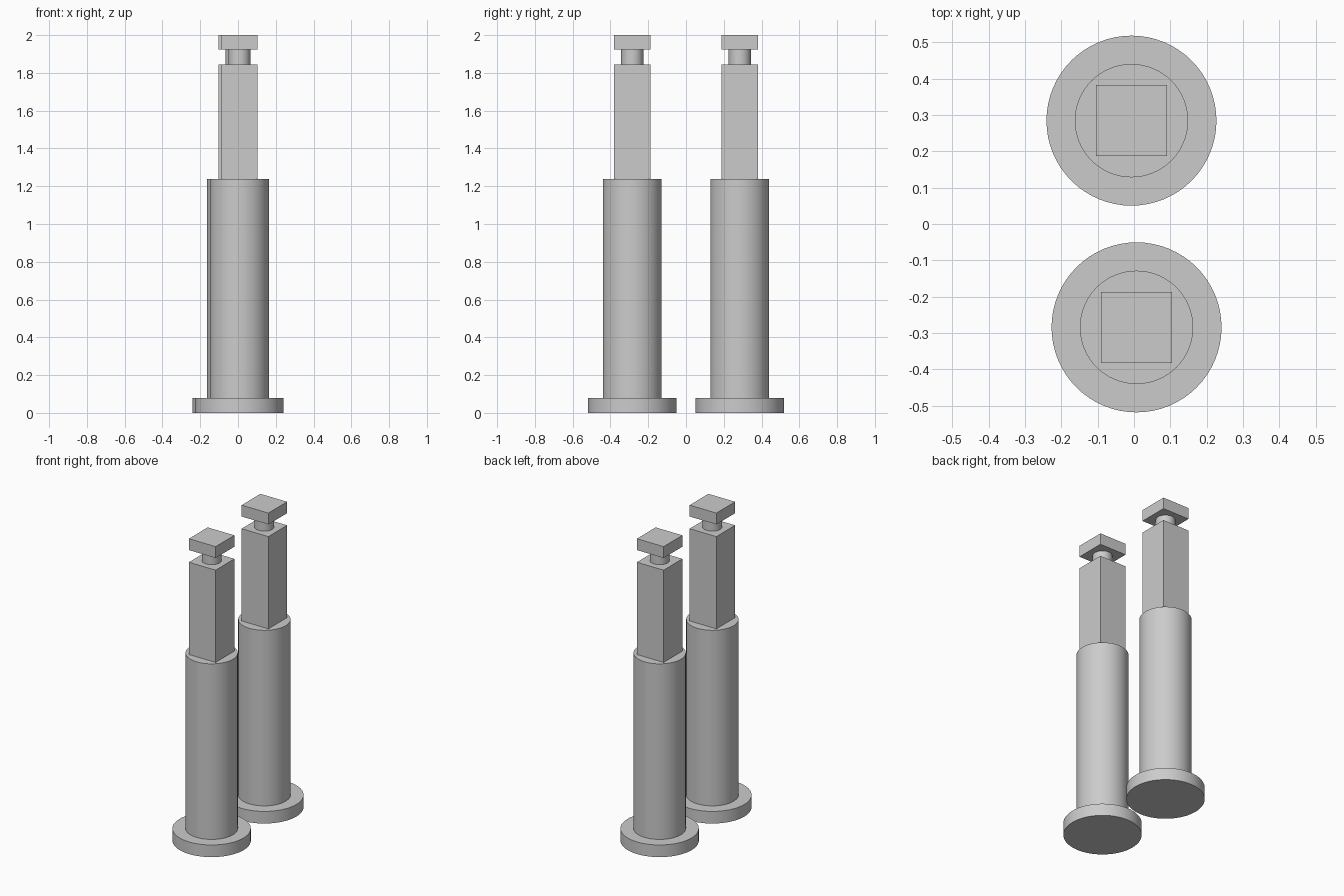
import bpy
import math

if "Cube" in bpy.data.objects:
    bpy.data.objects.remove(bpy.data.objects["Cube"])

# One flat grey for everything
grey = bpy.data.materials.new("light_grey")
grey.diffuse_color = (0.6, 0.6, 0.6, 1.0)
grey.use_nodes = True
grey.node_tree.nodes["Principled BSDF"].inputs["Base Color"].default_value = grey.diffuse_color


def finish(name):
    obj = bpy.context.object
    obj.name = name
    obj.data.materials.append(grey)
    return obj


def disc(name, x, y, radius, z0, z1):
    bpy.ops.mesh.primitive_cylinder_add(vertices=64, radius=radius, depth=z1 - z0,
                                        location=(x, y, (z0 + z1) / 2))
    finish(name)
    bpy.ops.object.shade_smooth_by_angle(angle=math.radians(30))


def block(name, x, y, width, z0, z1):
    bpy.ops.mesh.primitive_cube_add(size=1, location=(x, y, (z0 + z1) / 2))
    finish(name).scale = (width, width, z1 - z0)


# Two identical telescopic posts, one in front of the other
for side, x, y in (("front", 0.007, -0.2845), ("back", -0.007, 0.2845)):
    disc(side + "_foot", x, y, 0.234, 0.0, 0.08)
    disc(side + "_column", x, y, 0.156, 0.08, 1.237)
    block(side + "_square_shaft", x, y, 0.195, 1.237, 1.845)
    disc(side + "_neck", x, y, 0.0585, 1.845, 1.925)
    block(side + "_square_cap", x, y, 0.195, 1.925, 2.0)
